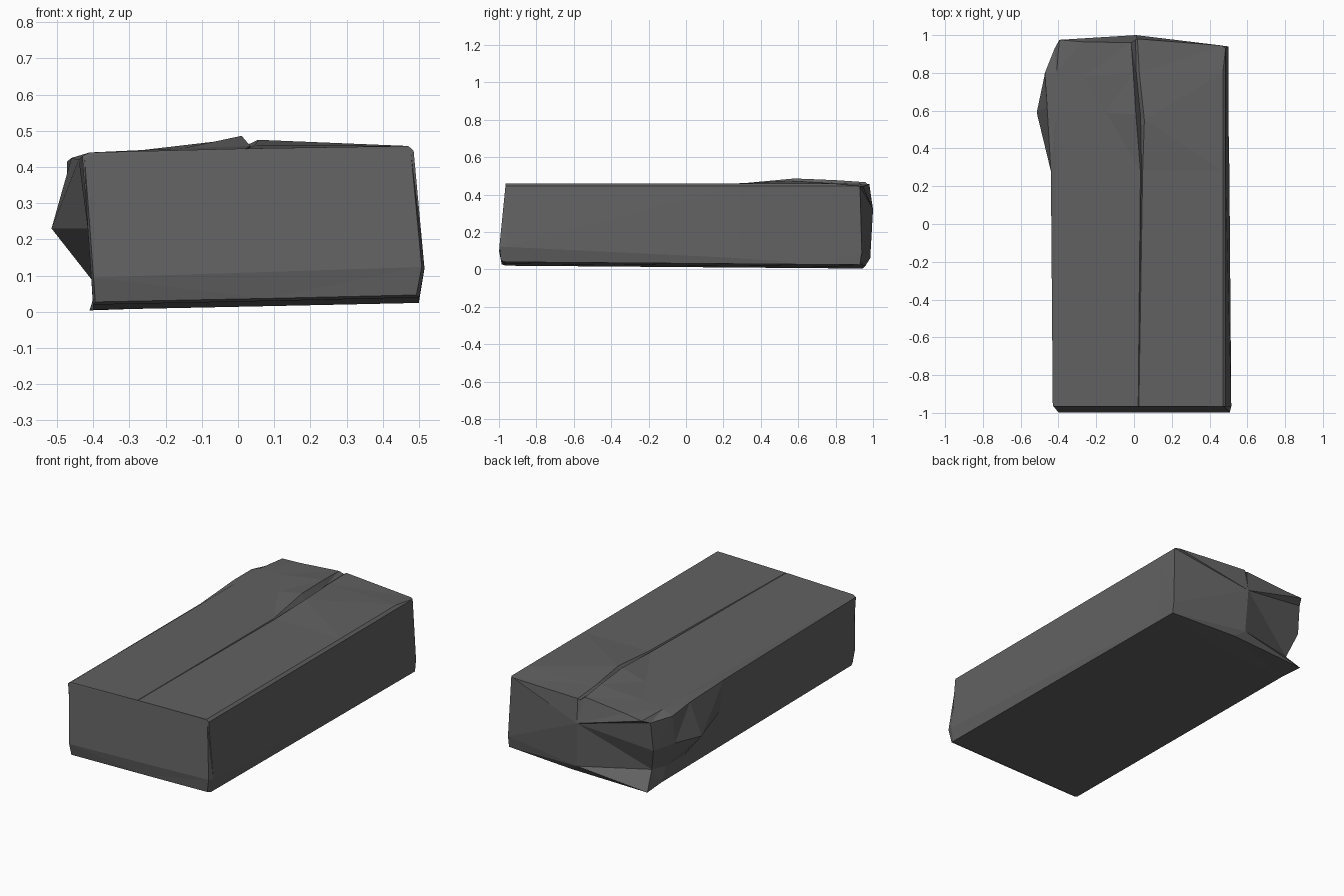
import bpy
import bmesh

cube = bpy.data.objects.get("Cube")
if cube:
    bpy.data.objects.remove(cube, do_unlink=True)

# One flat colour for the whole carton
grey = bpy.data.materials.new("charcoal grey")
grey.use_nodes = True
colour = (0.12, 0.12, 0.12, 1)
grey.diffuse_color = colour
grey.node_tree.nodes["Principled BSDF"].inputs["Base Color"].default_value = colour

# Cross-section of the undamaged carton: name -> (x, z), in order around it
section = {
    "bottom_left": (-0.40, 0.02),
    "bottom_middle": (0.08, 0.03),
    "bottom_right": (0.50, 0.04),
    "right_low": (0.515, 0.12),
    "right_shoulder": (0.485, 0.445),
    "right_top": (0.47, 0.458),
    "right_flap": (0.026, 0.451),
    "seam": (0.024, 0.449),
    "left_flap": (0.022, 0.451),
    "left_panel": (-0.25, 0.444),
    "left_top": (-0.41, 0.44),
    "left_shoulder": (-0.43, 0.43),
    "left_side": (-0.415, 0.23),
    "left_low": (-0.405, 0.09),
}
names = list(section)

# Stations along the length, each with the points pushed by the damage
stations = [
    (-0.965, {}),
    (0.28, {
        "right_low": (0.505, 0.28, 0.06),
        "right_flap": (0.046, 0.28, 0.460),
        "seam": (0.040, 0.28, 0.450),
        "left_flap": (0.034, 0.28, 0.458),
        "left_shoulder": (-0.44, 0.28, 0.42),
    }),
    (0.59, {
        "right_low": (0.50, 0.55, 0.04),
        "right_flap": (0.055, 0.55, 0.475),
        "seam": (0.035, 0.57, 0.450),
        "left_flap": (0.010, 0.58, 0.486),
        "left_panel": (-0.15, 0.59, 0.452),
        "left_shoulder": (-0.46, 0.62, 0.425),
        "left_side": (-0.515, 0.59, 0.23),
    }),
    (0.80, {
        "right_low": (0.50, 0.80, 0.06),
        "right_flap": (0.028, 0.80, 0.462),
        "seam": (0.012, 0.80, 0.450),
        "left_flap": (-0.004, 0.80, 0.477),
        "left_panel": (-0.27, 0.78, 0.446),
        "left_shoulder": (-0.472, 0.80, 0.415),
        "left_side": (-0.475, 0.78, 0.25),
        "left_low": (-0.405, 0.76, 0.09),
    }),
    (0.93, {
        "bottom_left": (-0.41, 0.945, 0.004),
        "bottom_middle": (0.08, 0.96, 0.02),
        "right_low": (0.50, 0.94, 0.09),
        "right_top": (0.465, 0.945, 0.445),
        "right_flap": (0.018, 0.98, 0.456),
        "seam": (0.008, 0.975, 0.448),
        "left_flap": (-0.015, 0.96, 0.466),
        "left_panel": (-0.28, 0.965, 0.442),
        "left_top": (-0.395, 0.975, 0.432),
        "left_shoulder": (-0.42, 0.93, 0.41),
        "left_side": (-0.425, 0.91, 0.24),
        "left_low": (-0.38, 0.86, 0.10),
    }),
]

bm = bmesh.new()


def front_depth(z):
    # The front leans back above its crease and tucks under below it
    return -1 + (z - 0.1) * 0.1 if z > 0.1 else -1 + (0.1 - z) * 0.2


def make_ring(y, pushed):
    ring = {}
    for name, (x, z) in section.items():
        if name.startswith("bottom"):
            z -= 0.008 * (y + 1)
        ring[name] = bm.verts.new(pushed.get(name, (x, y, z)))
    return ring


def fan(centre, rim):
    for a, b in zip(rim, rim[1:]):
        bm.faces.new((centre, a, b))


# Front panel ring, slightly narrower than the body to make a worn edge
front = {}
for name, (x, z) in section.items():
    height = 0.23 + (z - 0.23) * 0.965
    front[name] = bm.verts.new((x * 0.985, front_depth(height), height))
rings = [front] + [make_ring(y, pushed) for y, pushed in stations]

# Walls, lid and base between neighbouring rings
for near, far in zip(rings, rings[1:]):
    for a, b in zip(names, names[1:] + names[:1]):
        bm.faces.new((near[a], near[b], far[b], far[a]))

# Front panel above and below its crease
crease = names.index("right_low")
bm.faces.new([front[n] for n in names[crease:]])
bm.faces.new([front[n] for n in names[:crease + 1] + names[-1:]])

# Buckled back panel: a bulge above an overhanging lip
back = rings[-1]
bulge = bm.verts.new((0.01, 1.0, 0.32))
lip = bm.verts.new((0.02, 0.985, 0.06))
fan(bulge, [back[n] for n in names[crease:]] + [lip, back["right_low"]])
fan(lip, [back[n] for n in names[-1:] + names[:crease + 1]])

# Triangulate the dented surfaces so that they show crisp folds
bmesh.ops.triangulate(bm, faces=bm.faces[:])
bmesh.ops.recalc_face_normals(bm, faces=bm.faces[:])
mesh = bpy.data.meshes.new("crushed_carton")
bm.to_mesh(mesh)
bm.free()
mesh.materials.append(grey)
carton = bpy.data.objects.new("crushed_carton", mesh)
bpy.context.collection.objects.link(carton)
